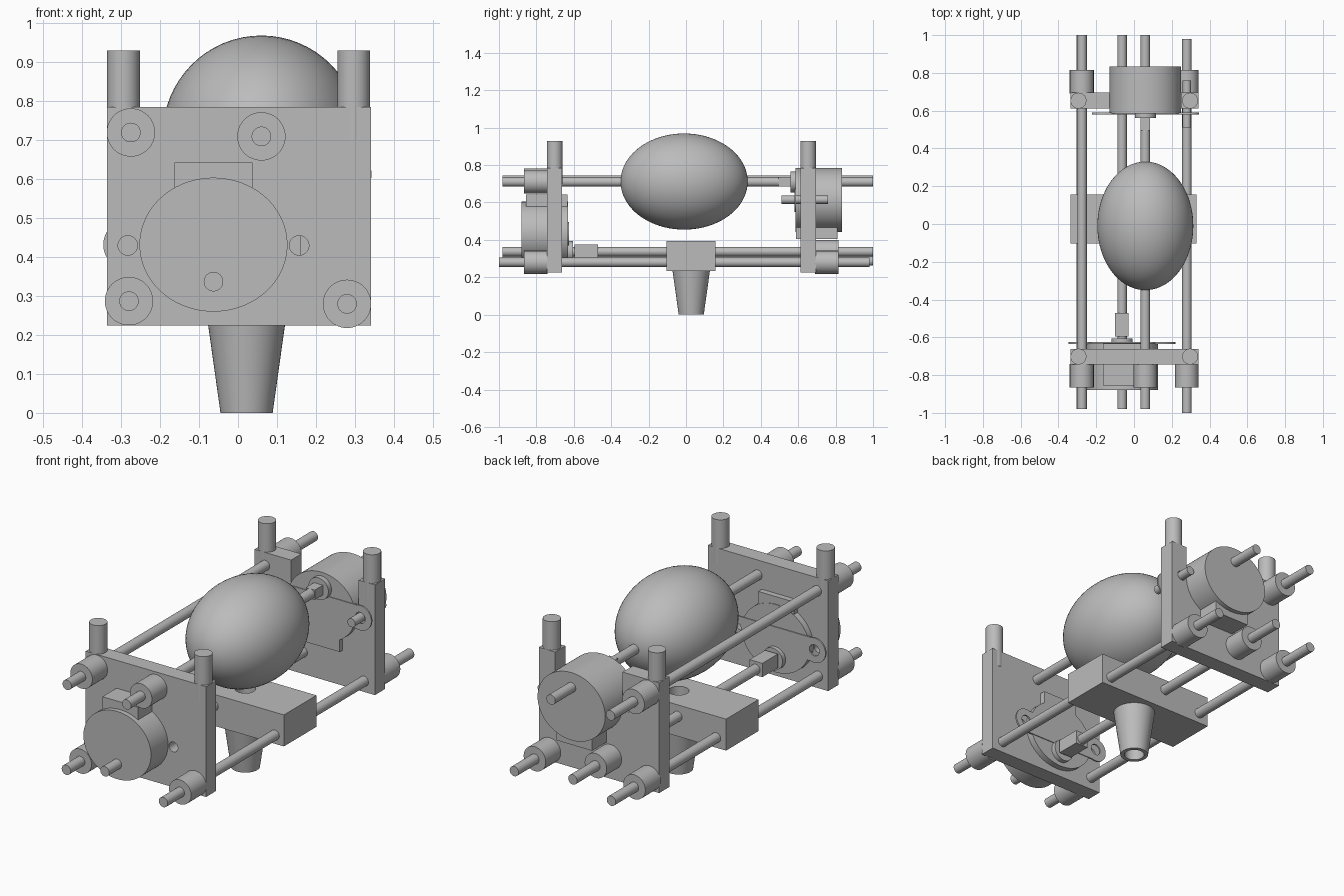
import bpy
from math import pi, radians

cube = bpy.data.objects.get("Cube")
if cube:
    bpy.data.objects.remove(cube, do_unlink=True)

grey = bpy.data.materials.new("plain grey")
grey.use_nodes = True
COLOUR = (0.5, 0.5, 0.5, 1)
grey.diffuse_color = COLOUR
grey.node_tree.nodes["Principled BSDF"].inputs["Base Color"].default_value = COLOUR


def finish(name, smooth=False):
    ob = bpy.context.object
    ob.name = name
    ob.data.materials.clear()
    ob.data.materials.append(grey)
    bpy.ops.object.transform_apply(location=False, rotation=True, scale=True)
    if smooth:
        bpy.ops.object.shade_smooth_by_angle(angle=radians(35))
    return ob


def box(name, x, y, z):
    """Box from three (low, high) ranges."""
    bpy.ops.mesh.primitive_cube_add(size=1, location=[(a + b) / 2 for a, b in (x, y, z)])
    bpy.context.object.scale = [b - a for a, b in (x, y, z)]
    return finish(name)


def rod_y(name, x, z, y0, y1, r, rz=None, sides=48):
    """Cylinder along y, elliptical when rz is given."""
    bpy.ops.mesh.primitive_cylinder_add(vertices=sides, radius=1, depth=1,
                                        location=(x, (y0 + y1) / 2, z), rotation=(pi / 2, 0, 0))
    bpy.context.object.scale = (r, rz or r, abs(y1 - y0))
    return finish(name, True)


def rod_z(name, x, y, z0, z1, r0, r1=None):
    """Cylinder or cone along z."""
    bpy.ops.mesh.primitive_cone_add(vertices=48, radius1=r0, radius2=r0 if r1 is None else r1,
                                    depth=z1 - z0, location=(x, y, (z0 + z1) / 2))
    return finish(name, True)


def combine(target, other, operation="DIFFERENCE"):
    """Cut or join another solid and discard it."""
    mod = target.modifiers.new("solid", "BOOLEAN")
    mod.operation, mod.solver, mod.object = operation, "EXACT", other
    bpy.ops.object.select_all(action="DESELECT")
    target.select_set(True)
    bpy.context.view_layer.objects.active = target
    bpy.ops.object.modifier_apply(modifier=mod.name)
    bpy.data.objects.remove(other, do_unlink=True)
    bpy.ops.object.shade_smooth_by_angle(angle=radians(35))


# End plates with screw holes, the back one notched for its motor
PLATE_X, PLATE_Z = (-0.336, 0.341), (0.225, 0.785)
front_plate = box("front_plate", PLATE_X, (-0.743, -0.662), PLATE_Z)
back_plate = box("back_plate", PLATE_X, (0.612, 0.695), PLATE_Z)
combine(back_plate, box("notch", (-0.13, 0.25), (0.5, 0.8), (0.6, 0.9)))
for plate, cx, y, z in ((front_plate, -0.063, -0.7, 0.43), (back_plate, 0.06, 0.65, 0.615)):
    for side in (-1, 1):
        combine(plate, rod_y("hole", cx + side * 0.22, z, y - 0.2, y + 0.2, 0.025))

# Posts standing on the plates
for name, y in (("front", -0.702), ("back", 0.653)):
    for side, x in (("right", -0.294), ("left", 0.297)):
        rod_z(f"{name}_{side}_post", x, y, 0.7, 0.93, 0.042)

# Long rods
RODS = {
    "upper_right": (-0.275, 0.72, -0.98, 1.0),
    "egg": (0.06, 0.71, -0.98, 1.0),
    "lower_right": (-0.28, 0.287, -0.98, 1.0),
    "lower_left": (0.28, 0.28, -1.0, 0.98),
    "drive": (-0.063, 0.337, -0.98, 1.0),
}
for name, (x, z, y0, y1) in RODS.items():
    rod_y(f"{name}_rod", x, z, y0, y1, 0.025)
    # Bearing collars on the outer plate faces
    if name != "drive":
        rod_y(f"{name}_front_collar", x, z, -0.865, -0.74, 0.062)
    if name != "egg":
        rod_y(f"{name}_back_collar", x, z, 0.69, 0.815, 0.062)


def motor(name, cx, cz, face, out, shaft_z, box_z):
    """Round geared motor; out is the y direction of its rear end."""
    rod_y(f"{name}_motor", cx, cz, face, face + out * 0.25, 0.19, 0.172, 96)
    box(f"{name}_motor_wiring_box", (cx - 0.1, cx + 0.1),
        sorted((face + out * 0.003, face + out * 0.226)), box_z)
    # Thin mounting strip with round drilled ears
    y0, y1 = face - out * 0.004, face + out * 0.004
    strip = box(f"{name}_motor_ears", (cx - 0.22, cx + 0.22), sorted((y0, y1)), (cz - 0.06, cz + 0.06))
    for side in (-1, 1):
        combine(strip, rod_y("ear", cx + side * 0.22, cz, y0, y1, 0.063), "UNION")
    for side in (-1, 1):
        combine(strip, rod_y("hole", cx + side * 0.22, cz, face - 0.1, face + 0.1, 0.028))
    rod_y(f"{name}_motor_boss", cx, shaft_z, face, face - out * 0.025, 0.056)


motor("front", -0.063, 0.432, -0.63, -1, 0.337, (0.56, 0.643))
motor("back", 0.06, 0.613, 0.585, 1, 0.71, (0.405, 0.48))

# Shaft couplings and the mounting screw
box("drive_coupling", (-0.1, -0.028), (-0.595, -0.47), (0.306, 0.376))
box("egg_shaft_key", (0.035, 0.085), (0.495, 0.56), (0.685, 0.735))
rod_y("mounting_screw", 0.28, 0.615, 0.51, 0.76, 0.022)

# Sliding carriage with a hollow tapered holder
carriage = box("carriage", (-0.335, 0.331), (-0.104, 0.157), (0.235, 0.395))
combine(carriage, rod_z("bore", 0.022, 0.028, 0.1, 0.5, 0.048))
holder = rod_z("tapered_holder", 0.022, 0.028, 0, 0.235, 0.067, 0.1)
combine(holder, rod_z("bore", 0.022, 0.028, -0.1, 0.4, 0.048))

# Egg
bpy.ops.mesh.primitive_uv_sphere_add(segments=64, ring_count=40, radius=1,
                                     location=(0.06, -0.01, 0.712), rotation=(pi / 2, 0, 0))
bpy.context.object.scale = (0.254, 0.257, 0.34)
finish("egg", True)
